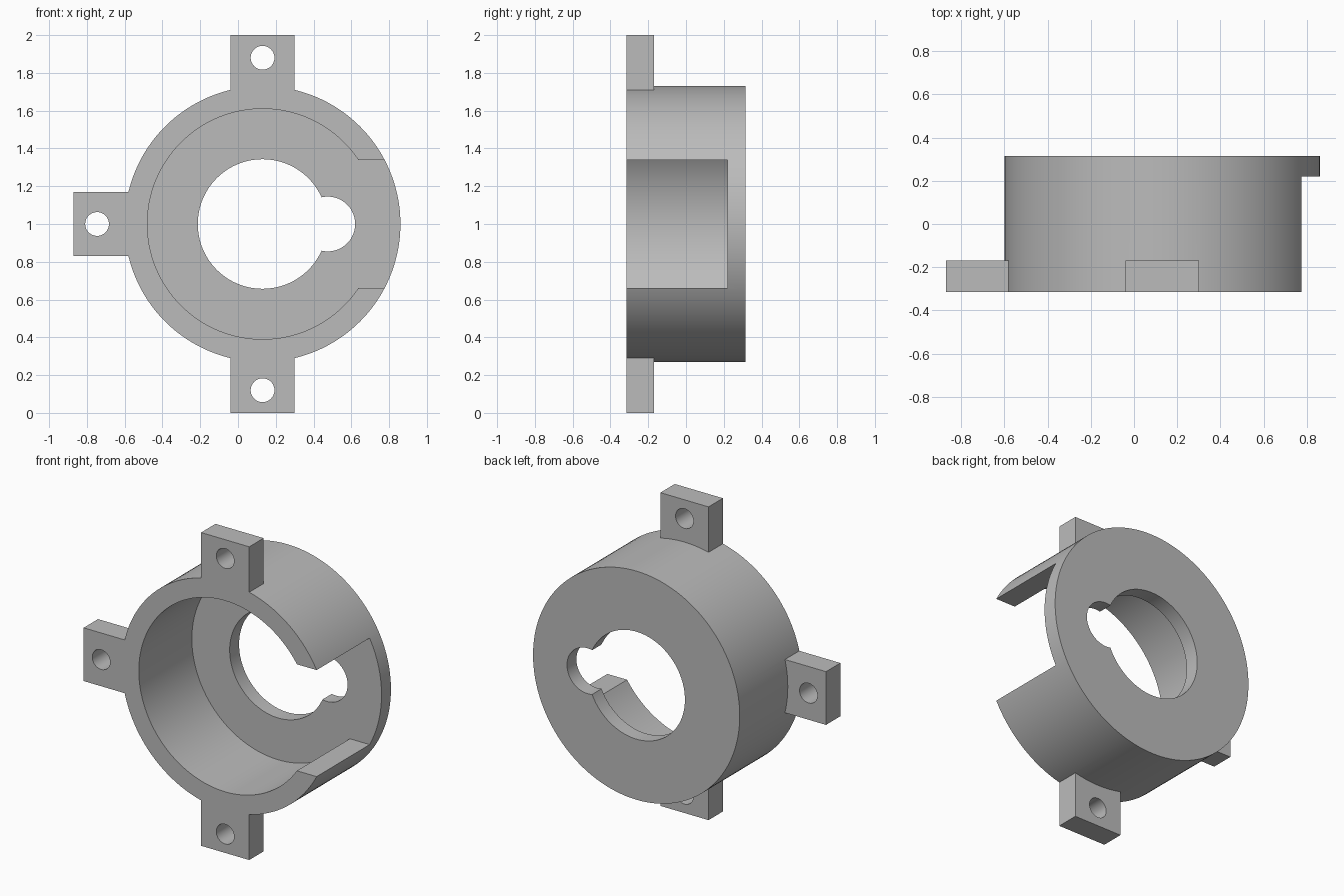
import bpy
import math
from mathutils import Vector

if "Cube" in bpy.data.objects:
    bpy.data.objects.remove(bpy.data.objects["Cube"], do_unlink=True)

CX, CZ = 0.13, 1.0               # axis of the cup
FRONT, BACK = -0.315, 0.315
FLOOR = 0.22                     # inner face of the cup floor
TAB_BACK = -0.17
R_OUT, R_IN = 0.73, 0.61

grey = bpy.data.materials.new("plain grey")
grey.use_nodes = True
grey.diffuse_color = (0.5, 0.5, 0.5, 1)
grey.node_tree.nodes["Principled BSDF"].inputs["Base Color"].default_value = (0.5, 0.5, 0.5, 1)


def cylinder(name, x, z, radius, y0, y1, sides=128):
    """Cylinder lying along y."""
    bpy.ops.mesh.primitive_cylinder_add(
        vertices=sides, radius=radius, depth=y1 - y0,
        location=(x, (y0 + y1) / 2, z), rotation=(math.pi / 2, 0, 0))
    ob = bpy.context.object
    ob.name = name
    ob.data.materials.append(grey)
    return ob


def box(name, low, high):
    low, high = Vector(low), Vector(high)
    bpy.ops.mesh.primitive_cube_add(size=1, location=(low + high) / 2)
    ob = bpy.context.object
    ob.name = name
    ob.scale = high - low
    bpy.ops.object.transform_apply(location=False, rotation=False, scale=True)
    ob.data.materials.append(grey)
    return ob


def combine(target, tool, operation):
    """Apply a boolean and discard the tool object."""
    mod = target.modifiers.new(operation.title(), "BOOLEAN")
    mod.operation, mod.object, mod.solver = operation, tool, "EXACT"
    bpy.context.view_layer.objects.active = target
    bpy.ops.object.modifier_apply(modifier=mod.name)
    bpy.data.objects.remove(tool, do_unlink=True)


# Round cup, open at the front
housing = cylinder("ring_housing", CX, CZ, R_OUT, FRONT, BACK)
combine(housing, cylinder("cavity", CX, CZ, R_IN, FRONT - 0.1, FLOOR), "DIFFERENCE")

# Side opening through the wall, down to the floor
combine(housing, box("side_opening", (CX + 0.3, FRONT - 0.1, CZ - 0.34),
                     (1.1, FLOOR, CZ + 0.34)), "DIFFERENCE")

# Keyhole through the floor
for name, x, radius in (("main_bore", CX, 0.343), ("key_bore", 0.475, 0.145)):
    combine(housing, cylinder(name, x, CZ, radius, 0, BACK + 0.1), "DIFFERENCE")

# Three mounting tabs, each with a screw hole
HALF, ROOT, TIP = 0.17, 0.66, 1.0
for name, dx, dz, hole in (("top_tab", 0, 1, 0.88), ("bottom_tab", 0, -1, 0.88),
                           ("right_tab", -1, 0, 0.876)):
    ends = [(CX + dx * r + dz * s * HALF, CZ + dz * r + dx * s * HALF)
            for r, s in ((ROOT, -1), (TIP, 1))]
    xs, zs = (sorted(v) for v in zip(*ends))
    tab = box(name, (xs[0], FRONT, zs[0]), (xs[1], TAB_BACK, zs[1]))
    screw = cylinder("screw_hole", CX + dx * hole, CZ + dz * hole, 0.063,
                     FRONT - 0.1, TAB_BACK + 0.1, 48)
    combine(tab, screw, "DIFFERENCE")
    combine(housing, tab, "UNION")

# Smooth curved walls, keep edges crisp
bpy.ops.object.select_all(action="DESELECT")
housing.select_set(True)
bpy.context.view_layer.objects.active = housing
bpy.ops.object.shade_smooth_by_angle(angle=math.radians(30))
